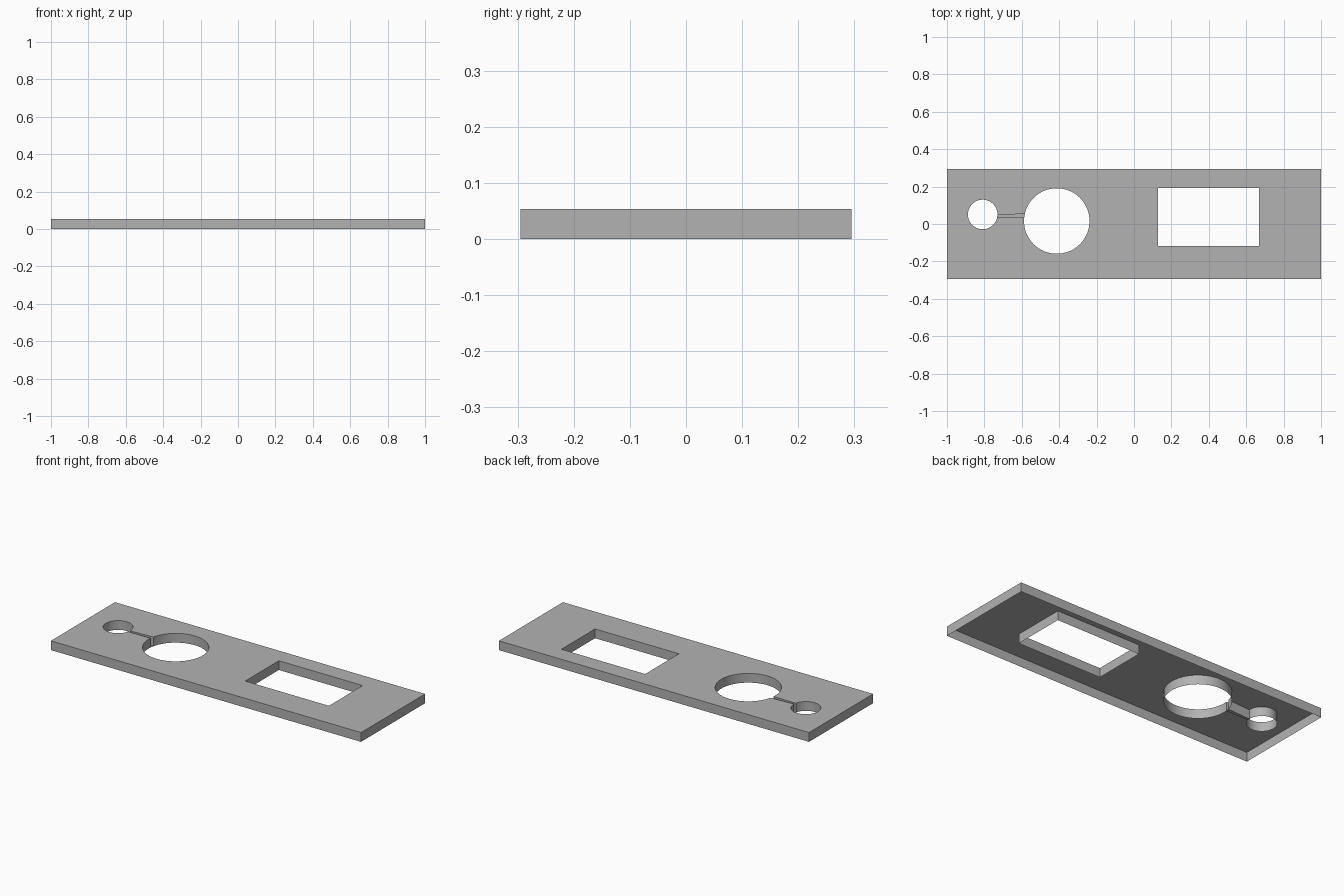
import bpy, bmesh
from math import asin, cos, sin, pi

cube = bpy.data.objects.get("Cube")
if cube:
    bpy.data.objects.remove(cube, do_unlink=True)

HEIGHT = 0.054
HALF_DEPTH = 0.295


def rectangle(x0, x1, y0, y1):
    return [(x0, y0), (x1, y0), (x1, y1), (x0, y1)]


def arc(cx, cy, r, start, end, count):
    angles = [start + (end - start) * i / count for i in range(count + 1)]
    return [(cx + r * cos(a), cy + r * sin(a)) for a in angles]


# Two round holes joined by a narrow slot, as one outline
slot_low, slot_small, slot_large = 0.034, 0.047, 0.055
sx, sy, sr = -0.809, 0.051, 0.079
lx, ly, lr = -0.413, 0.016, 0.175
small_arc = arc(sx, sy, sr, asin((slot_small - sy) / sr),
                2 * pi + asin((slot_low - sy) / sr), 64)
large_arc = arc(lx, ly, lr, -pi - asin((slot_low - ly) / lr),
                pi - asin((slot_large - ly) / lr), 96)

outlines = [
    rectangle(-1, 1, -HALF_DEPTH, HALF_DEPTH),
    rectangle(0.129, 0.669, -0.118, 0.192),
    small_arc + large_arc,
]

# Top sheet with its openings
bm = bmesh.new()
rims = []
loops = []
for points in outlines:
    verts = [bm.verts.new((x, y, HEIGHT)) for x, y in points]
    loops.append(verts)
    rims += [bm.edges.new((a, b)) for a, b in zip(verts, verts[1:] + verts[:1])]
bmesh.ops.triangle_fill(bm, use_beauty=True, use_dissolve=False, edges=rims,
                        normal=(0, 0, 1))

# Thin walls hanging from every rim, open below
walls = bmesh.ops.extrude_edge_only(bm, edges=rims)["geom"]
for v in walls:
    if isinstance(v, bmesh.types.BMVert):
        v.co.z = 0

# Slot floor
slot = loops[2]
ends = [slot[0], slot[len(small_arc) - 1], slot[len(small_arc)], slot[-1]]
lower = [next(e.other_vert(v) for e in v.link_edges if e.other_vert(v).co.z == 0
              and (e.other_vert(v).co.xy - v.co.xy).length < 1e-6) for v in ends]
bm.faces.new(lower)

bmesh.ops.recalc_face_normals(bm, faces=bm.faces)
top = next(f for f in bm.faces if all(v.co.z > 0 for v in f.verts))
if top.normal.z < 0:
    bmesh.ops.reverse_faces(bm, faces=bm.faces)

mesh = bpy.data.meshes.new("panel")
bm.to_mesh(mesh)
bm.free()
panel = bpy.data.objects.new("panel", mesh)
bpy.context.collection.objects.link(panel)

# Colour
grey = bpy.data.materials.new("plain grey")
grey.use_nodes = True
colour = (0.45, 0.45, 0.45, 1)
grey.diffuse_color = colour
grey.node_tree.nodes["Principled BSDF"].inputs["Base Color"].default_value = colour
mesh.materials.append(grey)

# Smooth round walls, sharp rims
bpy.context.view_layer.objects.active = panel
panel.select_set(True)
bpy.ops.object.shade_smooth_by_angle(angle=0.5)
